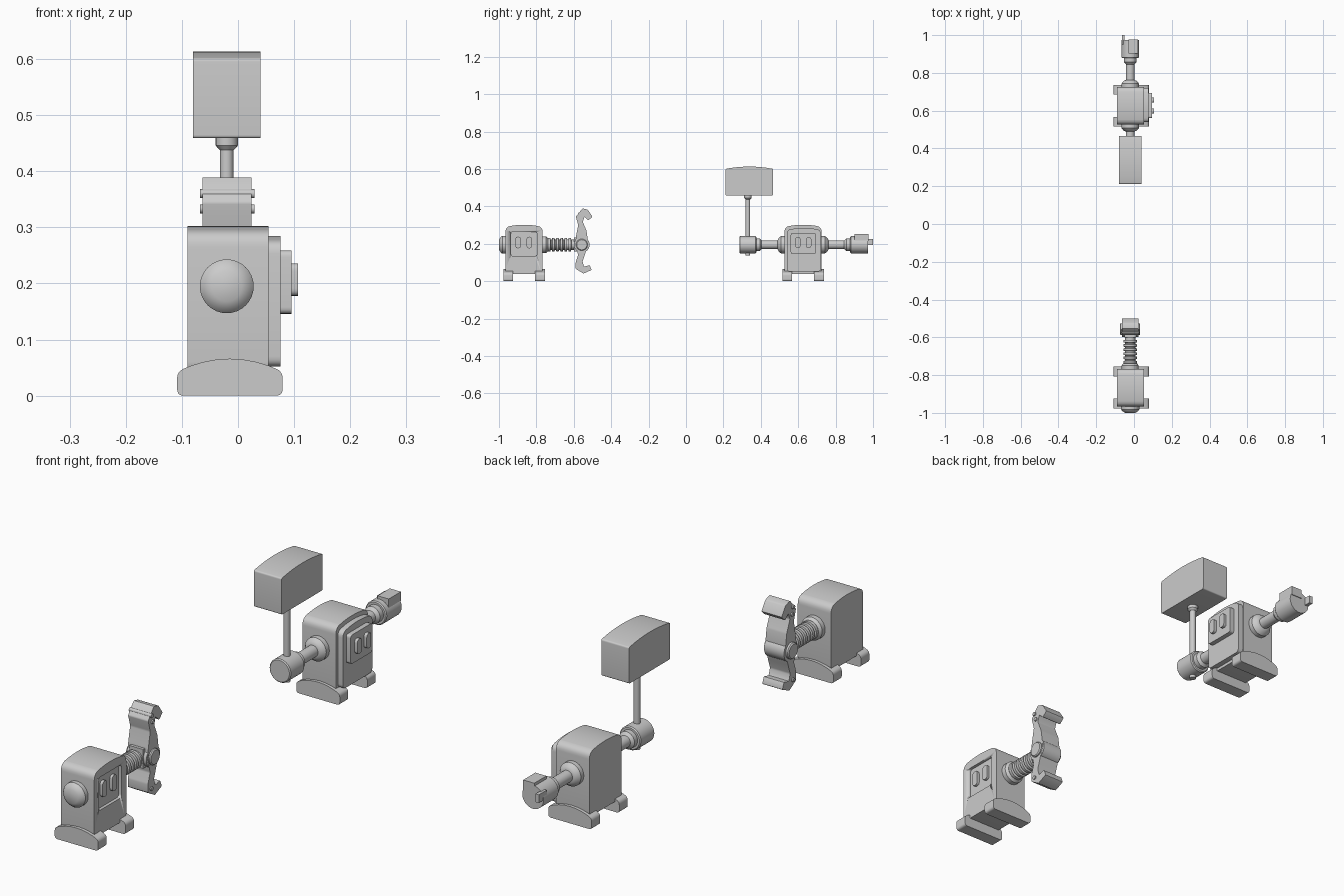
import bpy, math
from mathutils import Vector

if "Cube" in bpy.data.objects:
    bpy.data.objects.remove(bpy.data.objects["Cube"])

grey = bpy.data.materials.new("plain_grey")
grey.use_nodes = True
grey.diffuse_color = (0.6, 0.6, 0.6, 1)
grey.node_tree.nodes["Principled BSDF"].inputs["Base Color"].default_value = (0.6, 0.6, 0.6, 1)

CX, CZ = -0.02, 0.195      # shared centre line of bodies and arms
BACK, FACE = -0.09, 0.054  # side planes of the bodies


def finish(name, verts, faces, angle=35):
    mesh = bpy.data.meshes.new(name)
    mesh.from_pydata(verts, [], faces)
    mesh.materials.append(grey)
    obj = bpy.data.objects.new(name, mesh)
    bpy.context.collection.objects.link(obj)
    bpy.ops.object.select_all(action='DESELECT')
    obj.select_set(True)
    bpy.context.view_layer.objects.active = obj
    bpy.ops.object.mode_set(mode='EDIT')
    bpy.ops.mesh.select_all(action='SELECT')
    bpy.ops.mesh.normals_make_consistent(inside=False)
    bpy.ops.object.mode_set(mode='OBJECT')
    bpy.ops.object.shade_smooth_by_angle(angle=math.radians(angle))
    return obj


def prism(name, pts, axis, lo, hi):
    """Extrude a 2D outline along an axis: 'x' takes (y, z), 'y' takes (x, z)."""
    put = {'x': lambda p, d: (d, p[0], p[1]), 'y': lambda p, d: (p[0], d, p[1])}[axis]
    n = len(pts)
    verts = [put(p, d) for d in (lo, hi) for p in pts]
    faces = [list(range(n)), list(range(n, 2 * n))]
    faces += [(i, (i + 1) % n, n + (i + 1) % n, n + i) for i in range(n)]
    return finish(name, verts, faces)


def rounded(pts, r, steps=5):
    """Round every corner of an outline; r is one radius or one per corner."""
    out = []
    radii = r if isinstance(r, (list, tuple)) else [r] * len(pts)
    for i, p in enumerate(pts):
        p, a, b = Vector(p), Vector(pts[i - 1]), Vector(pts[(i + 1) % len(pts)])
        s, e = p + (a - p).normalized() * radii[i], p + (b - p).normalized() * radii[i]
        for k in range(steps + 1 if radii[i] else 1):
            t = k / steps
            out.append(tuple(s * (1 - t) ** 2 + p * 2 * t * (1 - t) + e * t * t))
    return out


def arched(c, half, z0, z1, rise, r_low, r_high):
    """Box outline with a crowned top and rounded corners."""
    crown = [(c + half * k / 4, z1 - rise * (k / 4) ** 2) for k in range(4, -5, -1)]
    pts = [(c - half, z0), (c + half, z0)] + crown
    return rounded(pts, [r_low] * 2 + [r_high] + [0] * 7 + [r_high])


def box(name, x, y, z):
    return prism(name, [(y[0], z[0]), (y[1], z[0]), (y[1], z[1]), (y[0], z[1])], 'x', *x)


def lathe(name, rings, axis='y', centre=(CX, CZ), sides=32):
    """Turn (position, radius) rings about a line along an axis."""
    put = {'x': lambda a, b, d: (d, a, b), 'y': lambda a, b, d: (a, d, b),
           'z': lambda a, b, d: (a, b, d)}[axis]
    verts, n = [], sides
    for d, r in rings:
        for k in range(n):
            t = 2 * math.pi * k / n
            verts.append(put(centre[0] + r * math.cos(t), centre[1] + r * math.sin(t), d))
    faces = [list(range(n)), list(range(len(verts) - n, len(verts)))]
    for j in range(len(rings) - 1):
        faces += [(j * n + k, j * n + (k + 1) % n, (j + 1) * n + (k + 1) % n, (j + 1) * n + k)
                  for k in range(n)]
    return finish(name, verts, faces)


def pill(name, y, z, half_w, half_h, x0, x1):
    pts = [(y - half_w, z - half_h), (y + half_w, z - half_h),
           (y + half_w, z + half_h), (y - half_w, z + half_h)]
    return prism(name, rounded(pts, half_w * 0.98), 'x', x0, x1)


def body(tag, c):
    """Crowned body standing on two crosswise feet."""
    shell = prism(tag + "_body", arched(c, 0.099, 0.04, 0.302, 0.012, 0.02, 0.025), 'x', BACK, FACE)
    for side, name in ((-1, "front"), (1, "back")):
        mid = c + side * 0.085
        prism(f"{tag}_{name}_foot", arched(-0.0145, 0.094, 0, 0.066, 0.023, 0.012, 0.012),
              'y', mid - 0.026, mid + 0.026)
    return shell


# First machine: body with a recessed face
first = body("claw", -0.866)
cutter = prism("recess_cutter", rounded([(-0.937, 0.135), (-0.797, 0.135),
               (-0.797, 0.264), (-0.937, 0.264)], 0.012), 'x', FACE - 0.012, FACE + 0.05)
cutter.hide_render = True
cut = first.modifiers.new("recess", 'BOOLEAN')
cut.object, cut.solver = cutter, 'EXACT'
bpy.context.view_layer.objects.active = first
bpy.ops.object.modifier_apply(modifier=cut.name)
bpy.data.objects.remove(cutter)
for s in (-1, 1):
    pill("claw_eye", -0.868 + s * 0.03, 0.207, 0.014, 0.031, FACE - 0.02, FACE - 0.001)

# Nose, bellows neck and shoulder
lathe("claw_nose", [(-0.96, 0.048), (-0.982, 0.048), (-0.99, 0.042), (-1.0, 0.027)])
lathe("claw_shoulder", [(-0.77, 0.045), (-0.748, 0.045), (-0.738, 0.036)])
rings = [(-0.75, 0.027)]
for k in range(6):
    y = -0.731 + k * 0.022
    rings += [(y - 0.008, 0.027), (y - 0.006, 0.036), (y + 0.006, 0.036), (y + 0.008, 0.027)]
lathe("claw_bellows", rings + [(-0.57, 0.027)])

# Claw: hub, upper and lower jaws
HUB = (-0.557, CZ)
lathe("claw_hub", [(-0.063, 0.042), (0.023, 0.042)], 'x', HUB)
lathe("claw_hub_cap", [(-0.075, 0.027), (-0.071, 0.031), (0.029, 0.031), (0.033, 0.027)], 'x', HUB)
box("claw_mount", (-0.05, 0.01), (-0.6, -0.56), (0.16, 0.235))
upper = [(-0.592, 0.2), (-0.588, 0.24), (-0.576, 0.30), (-0.589, 0.345), (-0.553, 0.39),
         (-0.525, 0.382), (-0.5, 0.345), (-0.522, 0.325), (-0.543, 0.345), (-0.552, 0.318),
         (-0.532, 0.27), (-0.522, 0.2)]
lower = [(-0.522, 0.2), (-0.54, 0.145), (-0.553, 0.105), (-0.545, 0.078), (-0.515, 0.086),
         (-0.505, 0.06), (-0.548, 0.041), (-0.59, 0.066), (-0.59, 0.1), (-0.577, 0.14), (-0.592, 0.2)]
for name, pts in (("upper_jaw", upper), ("lower_jaw", lower)):
    prism(name, rounded(pts, 0.004, 2), 'x', -0.063, 0.024)
for name, y, z in (("upper_pin", -0.57, 0.36), ("lower_pin", -0.563, 0.333), ("bottom_pin", -0.57, 0.075)):
    lathe(name, [(-0.068, 0.008), (0.029, 0.008)], 'x', (y, z), 12)

# Second machine: body with a raised face plate
body("hammer", 0.626)
prism("face_plate", arched(0.63, 0.091, 0.052, 0.285, 0.012, 0.018, 0.02), 'x', FACE - 0.004, 0.076)
prism("face_panel", rounded([(0.56, 0.146), (0.694, 0.146), (0.694, 0.259), (0.56, 0.259)], 0.012),
      'x', 0.07, 0.095)
for s in (-1, 1):
    pill("hammer_eye", 0.627 + s * 0.029, 0.207, 0.014, 0.029, 0.09, 0.107)

# Front arm with its round fist
lathe("front_shoulder", [(0.53, 0.046), (0.508, 0.046), (0.495, 0.036), (0.49, 0.024)])
lathe("front_arm", [(0.5, 0.023), (0.405, 0.023), (0.395, 0.034), (0.37, 0.034)])
lathe("front_fist", [(0.376, 0.042), (0.372, 0.046), (0.29, 0.046), (0.286, 0.042)])

# Hammer held upright in the front fist
HANDLE = (CX, 0.331)
lathe("hammer_handle", [(0.138, 0.012), (0.45, 0.012)], 'z', HANDLE, 20)
lathe("hammer_collar", [(0.438, 0.013), (0.446, 0.02), (0.462, 0.02)], 'z', HANDLE, 20)
prism("hammer_head", arched(0.339, 0.127, 0.459, 0.613, 0.012, 0.006, 0.006), 'x', -0.08, 0.04)

# Back arm with a slotted tool socket
lathe("back_shoulder", [(0.72, 0.046), (0.743, 0.046), (0.757, 0.036), (0.762, 0.024)])
lathe("back_arm", [(0.75, 0.023), (0.845, 0.023), (0.857, 0.034), (0.885, 0.034)])
lathe("back_socket", [(0.878, 0.042), (0.882, 0.046), (0.974, 0.046)])
box("socket_key", (-0.028, 0.02), (0.902, 0.977), (0.215, 0.252))
box("socket_prong", (-0.064, -0.049), (0.95, 1.0), (0.193, 0.225))
